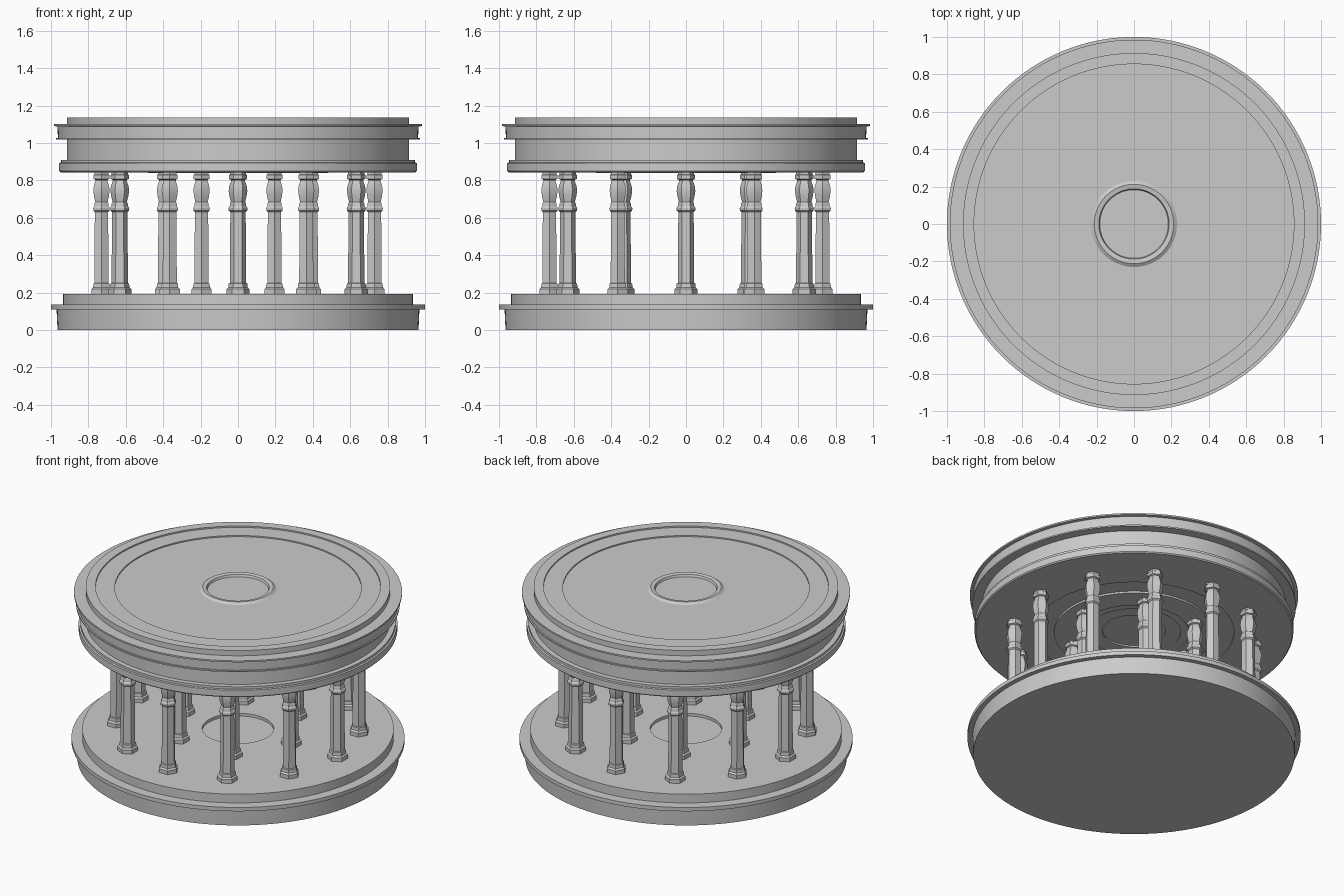
import bpy, bmesh
from math import cos, sin, pi, radians

if "Cube" in bpy.data.objects:
    bpy.data.objects.remove(bpy.data.objects["Cube"], do_unlink=True)

stone = bpy.data.materials.new("grey_stone")
stone.use_nodes = True
GREY = (0.6, 0.6, 0.6, 1)
stone.diffuse_color = GREY
stone.node_tree.nodes["Principled BSDF"].inputs["Base Color"].default_value = GREY


def lathe(name, profile, sides, turn=0.0):
    """Revolve an (radius, height) outline round z; radius 0 makes a pole."""
    bm = bmesh.new()
    rings = []
    for r, z in profile:
        if r == 0:
            rings.append([bm.verts.new((0, 0, z))] * sides)
        else:
            angles = [turn + 2 * pi * i / sides for i in range(sides)]
            rings.append([bm.verts.new((r * cos(a), r * sin(a), z)) for a in angles])
    for low, high in zip(rings, rings[1:]):
        for i in range(sides):
            j = (i + 1) % sides
            corners = dict.fromkeys((low[i], low[j], high[j], high[i]))
            bm.faces.new(list(corners))
    bmesh.ops.recalc_face_normals(bm, faces=bm.faces)
    mesh = bpy.data.meshes.new(name)
    bm.to_mesh(mesh)
    bm.free()
    mesh.materials.append(stone)
    obj = bpy.data.objects.new(name, mesh)
    bpy.context.collection.objects.link(obj)
    bpy.ops.object.select_all(action="DESELECT")
    obj.select_set(True)
    bpy.context.view_layer.objects.active = obj
    bpy.ops.object.shade_smooth_by_angle(angle=radians(30))
    return obj


# Stepped round base with a shallow well in the middle
lathe("base", [
    (0, 0), (.965, 0), (.97, .11), (1, .11), (1, .135), (.935, .135),
    (.935, .193), (.215, .193), (.215, .175), (0, .175)], 128)

# Round entablature: ringed soffit, mouldings, frieze, cornice and stepped top
soffit = [(0, .86), (.19, .86), (.19, .85), (.28, .85), (.28, .843),
          (.33, .843), (.33, .838), (.48, .838), (.48, .85), (.6, .85), (.6, .843)]
outside = [(.95, .843), (.957, .85), (.957, .892), (.947, .895), (.947, .91),
           (.914, .91), (.914, 1.018), (.972, 1.018), (.972, 1.027), (.963, 1.027),
           (.965, 1.088), (.985, 1.09), (.985, 1.1), (.914, 1.1), (.914, 1.135)]
top = [(.855, 1.135), (.855, 1.126), (.74, 1.126), (.74, 1.118), (.23, 1.118),
       (.212, 1.13), (.188, 1.126), (.183, 1.112), (0, 1.112)]
lathe("entablature", soffit + outside + top, 128)

# Six-sided column: plinth, shaft, collar, swelling neck and cap
column = lathe("column", [
    (0, .185), (.062, .185), (.062, .218), (.052, .228), (.05, .248), (.044, .252),
    (.041, .63), (.05, .638), (.051, .652), (.044, .662), (.044, .675), (.038, .685),
    (.046, .715), (.05, .745), (.047, .77), (.037, .797), (.039, .803),
    (.049, .808), (.049, .828), (.043, .832), (.043, .85), (0, .85)], 6, pi / 6)

# Outer ring of twelve and inner ring of six, each turned to face the centre
spots = [("outer_column", .73, 12), ("inner_column", .39, 6)]
for name, radius, count in spots:
    for i in range(count):
        a = 2 * pi * i / count
        copy = bpy.data.objects.new(f"{name}_{i + 1}", column.data)
        copy.location = (radius * cos(a), radius * sin(a), 0)
        copy.rotation_euler.z = a
        bpy.context.collection.objects.link(copy)
bpy.data.objects.remove(column, do_unlink=True)
